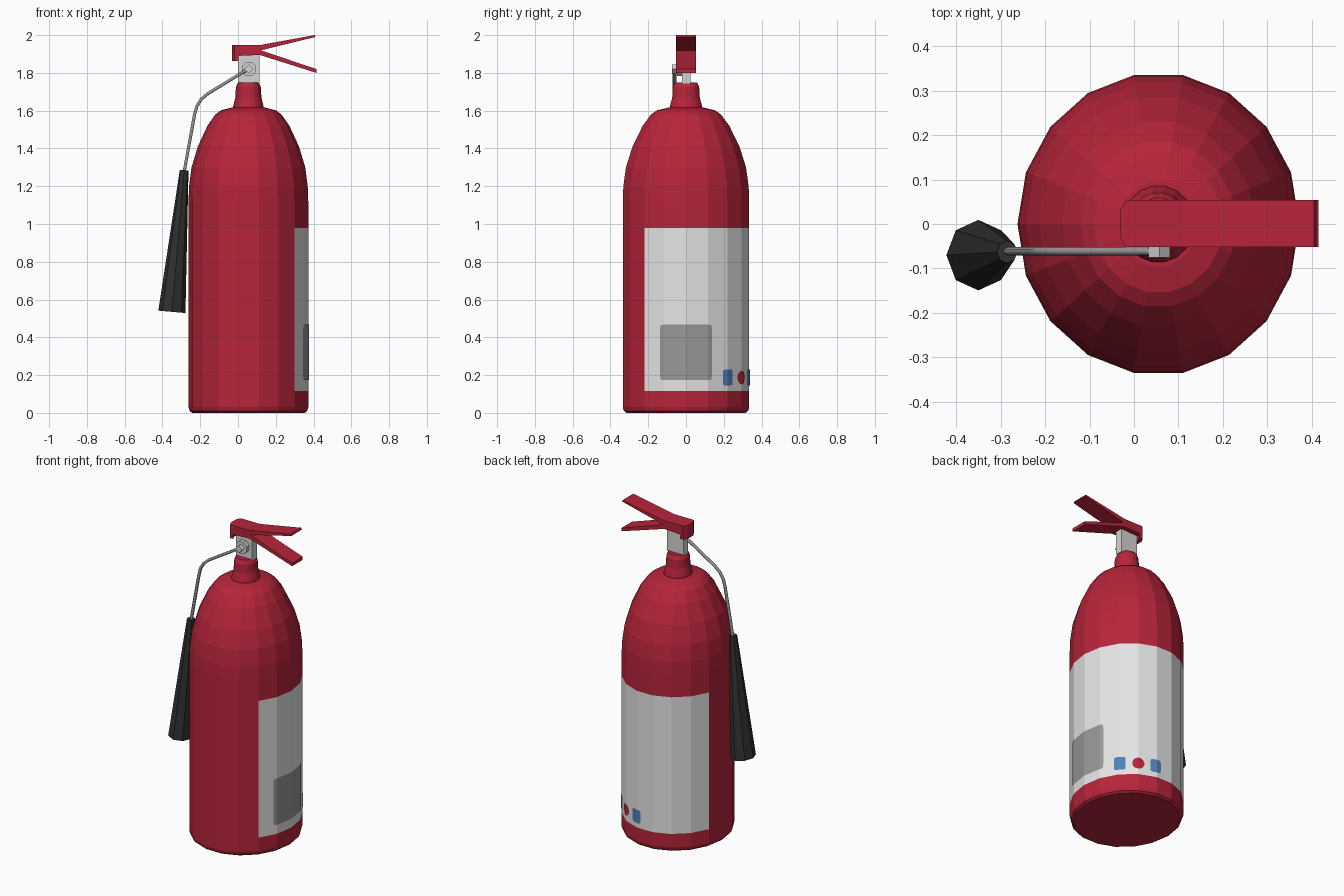
import bpy, bmesh, math
from mathutils import Vector

if "Cube" in bpy.data.objects:
    bpy.data.objects.remove(bpy.data.objects["Cube"])

CX, RX, RY, N = 0.055, 0.317, 0.34, 18   # body centre, radii, sides
STEP = 360 / N


def mat(name, r, g, b):
    m = bpy.data.materials.new(name)
    m.diffuse_color = (r, g, b, 1)
    m.use_nodes = True
    m.node_tree.nodes["Principled BSDF"].inputs["Base Color"].default_value = m.diffuse_color
    return m


RED = mat("red_paint", 0.47, 0.018, 0.042)
LABEL = mat("label_white", 0.78, 0.78, 0.78)
PANEL = mat("panel_grey", 0.32, 0.31, 0.315)
BLUE = mat("blue", 0.08, 0.22, 0.5)
METAL = mat("light_metal", 0.66, 0.66, 0.66)
HOSE = mat("hose_grey", 0.3, 0.3, 0.3)
BLACK = mat("horn_black", 0.03, 0.03, 0.03)


def make(name, verts, faces, *mats):
    me = bpy.data.meshes.new(name)
    me.from_pydata([tuple(v) for v in verts], [], faces)
    for m in mats:
        me.materials.append(m)
    ob = bpy.data.objects.new(name, me)
    bpy.context.collection.objects.link(ob)
    return ob


def fix_normals(ob):
    bm = bmesh.new()
    bm.from_mesh(ob.data)
    bmesh.ops.recalc_face_normals(bm, faces=bm.faces)
    bm.to_mesh(ob.data)
    bm.free()


def loft(name, rings, *mats):
    """Join equal rings of points and cap both ends."""
    n = len(rings[0])
    verts = [p for r in rings for p in r]
    faces = [(k * n + i, k * n + (i + 1) % n, (k + 1) * n + (i + 1) % n, (k + 1) * n + i)
             for k in range(len(rings) - 1) for i in range(n)]
    faces += [tuple(range(n))[::-1], tuple(range(len(verts) - n, len(verts)))]
    ob = make(name, verts, faces, *mats)
    fix_normals(ob)
    return ob


def ring(r, z, n=N):
    """Slightly oval ring around the body axis; r is the x radius."""
    return [(CX + r * math.cos(2 * math.pi * i / n),
             r * RY / RX * math.sin(2 * math.pi * i / n), z) for i in range(n)]


# Cylinder body with domed top; the label is a band of its own faces
body = loft("cylinder_body", [ring(r, z) for r, z in (
    (0.298, 0), (0.311, 0.01), (RX, 0.03), (RX, 0.115), (RX, 0.98), (RX, 1.12),
    (0.314, 1.2), (0.301, 1.3), (0.268, 1.41), (0.217, 1.52), (0.175, 1.58),
    (0.145, 1.602), (0.09, 1.616))], RED, LABEL)
for p in body.data.polygons:
    ang = math.degrees(math.atan2(p.center.y / RY, (p.center.x - CX) / RX))
    if 0.115 < p.center.z < 0.98 and -40 < ang < 160:
        p.material_index = 1

# Neck
loft("neck", [ring(r, z) for r, z in (
    (0.082, 1.605), (0.08, 1.625), (0.069, 1.67), (0.066, 1.725), (0.055, 1.75))], RED)


def on_body(a, z, off=0.003):
    """Point on the faceted body wall at angle a (degrees)."""
    k = math.floor(a / STEP + 1e-6)
    t = a / STEP - k
    a0, a1 = math.radians(k * STEP), math.radians((k + 1) * STEP)
    p = Vector(((RX + off) * math.cos(a0), (RY + off) * math.sin(a0), 0)).lerp(
        Vector(((RX + off) * math.cos(a1), (RY + off) * math.sin(a1), 0)), t)
    return (p.x + CX, p.y, z)


def patch(name, a, ha, z, hz, power, m):
    """Thin plate on the wall: power 2 is a disc, higher is a rounded square."""
    angs = {round(a - ha * math.cos(math.pi * i / 16), 3) for i in range(17)}
    angs |= {k * STEP for k in range(-2, 8) if a - ha < k * STEP < a + ha}
    verts = []
    for q in sorted(angs):
        h = hz * max(1 - min(abs(q - a) / ha, 1) ** power, 0.001) ** (1 / power)
        verts += [on_body(q, z - h), on_body(q, z + h)]
    faces = [(i, i + 2, i + 3, i + 1) for i in range(0, len(verts) - 2, 2)]
    make(name, verts, faces, m)


# Label graphics
patch("label_panel", 0, 24, 0.32, 0.147, 24, PANEL)
patch("label_square_1", 41, 6, 0.187, 0.042, 7, BLUE)
patch("label_disc", 60, 6.3, 0.187, 0.036, 2, RED)
patch("label_square_2", 79, 6, 0.187, 0.042, 7, BLUE)


def prism(name, pts, ys, m, nose=0.0):
    """Extrude an x-z outline along y; nose rounds the left end."""
    rings = []
    for y in ys:
        outer = abs(y) > 0.04
        rings.append([(x + (nose if outer and x < 0 else 0), y, z) for x, z in pts])
    return loft(name, rings, m)


# Valve block and the two levers
prism("valve_block", [(0, 1.745), (0.115, 1.745), (0.115, 1.895), (0, 1.895)],
      (-0.022, 0.025), METAL)
YS = (-0.052, -0.028, 0.03, 0.054)
prism("upper_lever", [(-0.032, 1.862), (-0.01, 1.862), (0.0, 1.918), (0.115, 1.918),
                      (0.41, 1.99), (0.405, 2.0), (0.115, 1.947), (-0.032, 1.947)],
      YS, RED, 0.014)
prism("lower_lever", [(0.0, 1.89), (0.115, 1.895), (0.415, 1.8), (0.415, 1.82),
                      (0.12, 1.92), (0.0, 1.92)], YS, RED)


def disc(name, r, y0, y1, n, turn, m):
    rings = [[(0.057 + r * math.cos(2 * math.pi * i / n + turn), y,
               1.82 + r * math.sin(2 * math.pi * i / n + turn)) for i in range(n)]
             for y in (y0, y1)]
    return loft(name, rings, m)


# Hose fitting on the front of the valve
disc("fitting_collar", 0.04, -0.02, -0.048, 8, math.pi / 8, METAL)
disc("fitting_nut", 0.024, -0.04, -0.075, 4, 0, METAL)

# Bent hose
cu = bpy.data.curves.new("hose", 'CURVE')
cu.dimensions = '3D'
cu.bevel_depth = 0.0095
cu.bevel_resolution = 1
cu.use_fill_caps = True
path = [(0.05, 1.818), (-0.16, 1.69), (-0.195, 1.66), (-0.217, 1.625), (-0.23, 1.58), (-0.288, 1.26)]
sp = cu.splines.new('POLY')
sp.points.add(len(path) - 1)
for p, (x, z) in zip(sp.points, path):
    p.co = (x, -0.061, z, 1)
cu.materials.append(HOSE)
hose = bpy.data.objects.new("hose", cu)
bpy.context.collection.objects.link(hose)
bpy.context.view_layer.objects.active = hose
hose.select_set(True)
bpy.ops.object.convert(target='MESH')

# Discharge horn: tapered, tilted, eight sided
top, end = Vector((-0.285, -0.063, 1.285)), Vector((-0.35, -0.07, 0.535))
axis = (end - top).normalized()
side = Vector((0, 1, 0))
out = axis.cross(side).normalized()
loft("discharge_horn", [[c + out * r * math.cos(i * math.pi / 4)
                         + side * r * 1.1 * math.sin(i * math.pi / 4) for i in range(8)]
                        for c, r in ((top, 0.023), (end, 0.072))], BLACK)
